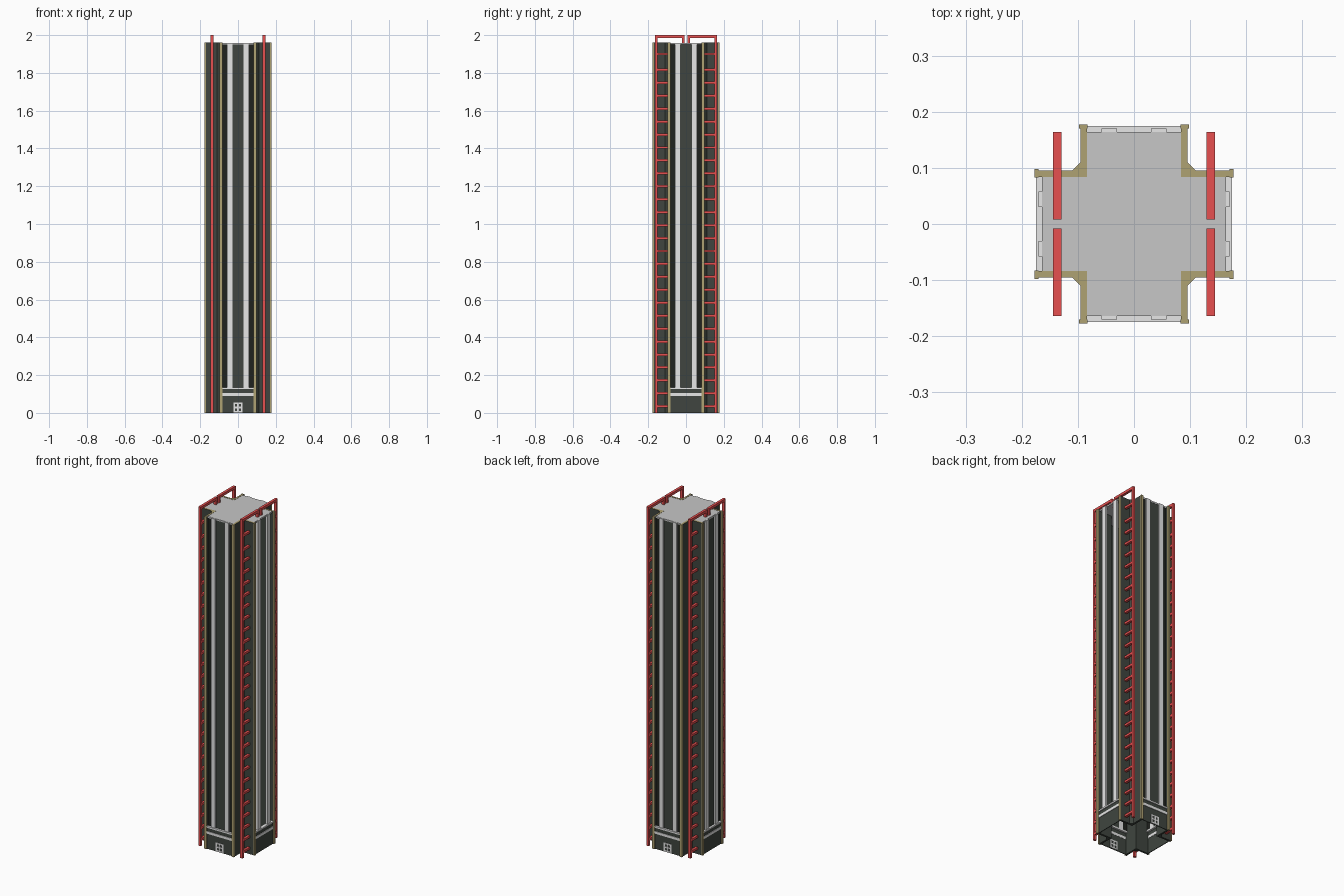
import bpy, bmesh, math
from mathutils import Matrix, Vector

if "Cube" in bpy.data.objects:
    bpy.data.objects.remove(bpy.data.objects["Cube"])


def material(name, rgb):
    m = bpy.data.materials.new(name)
    m.diffuse_color = (*rgb, 1)
    m.use_nodes = True
    m.node_tree.nodes["Principled BSDF"].inputs["Base Color"].default_value = m.diffuse_color
    return m


DARK = material("dark green", (0.05, 0.06, 0.05))
BLACK = material("near black", (0.014, 0.016, 0.013))
LIGHT = material("light grey", (0.80, 0.80, 0.80))
GREY = material("roof grey", (0.57, 0.57, 0.57))
OLIVE = material("olive", (0.43, 0.36, 0.17))
RED = material("red", (0.80, 0.08, 0.08))


def finish(name, bm, mats):
    bmesh.ops.recalc_face_normals(bm, faces=bm.faces)
    me = bpy.data.meshes.new(name)
    bm.to_mesh(me)
    bm.free()
    for m in mats:
        me.materials.append(m)
    ob = bpy.data.objects.new(name, me)
    bpy.context.collection.objects.link(ob)
    return ob


def boxes(name, mat, specs, turn=0):
    """Joined boxes (x0, x1, y0, y1, z0, z1), turned by quarter turns about z."""
    bm = bmesh.new()
    rot = Matrix.Rotation(turn * math.pi / 2, 4, 'Z')
    for x0, x1, y0, y1, z0, z1 in specs:
        m = (rot @ Matrix.Translation(((x0 + x1) / 2, (y0 + y1) / 2, (z0 + z1) / 2))
             @ Matrix.Diagonal((x1 - x0, y1 - y0, z1 - z0, 1)))
        bmesh.ops.create_cube(bm, size=1, matrix=m)
    return finish(name, bm, [mat])


def prism(name, outline, z0, z1, mats, top_index=0):
    bm = bmesh.new()
    face = bm.faces.new([bm.verts.new((x, y, z0)) for x, y in outline])
    up = bmesh.ops.extrude_face_region(bm, geom=[face])
    bmesh.ops.translate(bm, vec=Vector((0, 0, z1 - z0)),
                        verts=[v for v in up["geom"] if isinstance(v, bmesh.types.BMVert)])
    for f in bm.faces:
        if f.calc_center_median().z > z1 - 1e-4:
            f.material_index = top_index
    return finish(name, bm, mats)


H = 1.96       # tower height
LEDGE = 0.135  # top of the base storey

# Four arm fronts: 0 front, 1 right, 2 back, 3 left
for turn, side in enumerate(("front", "right", "back", "left")):
    # base storey with band and ledge
    boxes(side + "_base_wall", DARK, [(-.085, .085, -.170, -.166, 0, .127)], turn)
    boxes(side + "_base_trim", LIGHT, [(-.084, .084, -.173, -.165, .09, .105),
                                       (-.084, .084, -.175, -.155, .126, LEDGE)], turn)
    # tall light columns
    boxes(side + "_columns", LIGHT,
          [(s * .044 - .014, s * .044 + .014, -.170, -.158, LEDGE, H - .002)
           for s in (-1, 1)], turn)
    # panels between the columns (right side is left open)
    if side != "right":
        boxes(side + "_centre_panel", DARK, [(-.03, .03, -.163, -.160, LEDGE, H - .002)], turn)
        boxes(side + "_recess_panels", BLACK,
              [(s * .0715 - .0135, s * .0715 + .0135, -.162, -.159, LEDGE, H - .002)
               for s in (-1, 1)], turn)
    # olive corner strips
    boxes(side + "_corner_strips", OLIVE,
          [(s * .0905 - .0075, s * .0905 + .0075, -.177, -.170, 0, H)
           for s in (-1, 1)], turn)
    # four-pane window at front and back
    if side in ("front", "back"):
        boxes(side + "_window_frame", LIGHT,
              [(x - .004, x + .004, -.173, -.163, .003, .054) for x in (-.021, 0, .021)]
              + [(-.025, .025, -.1725, -.1635, z - .004, z + .004) for z in (.007, .0285, .050)],
              turn)

# L-shaped corner walls with chamfered inner corner and olive coping
corner = [(.084, .172), (.084, .084), (.172, .084), (.172, .095),
          (.110, .095), (.095, .110), (.095, .172)]
for sx in (-1, 1):
    for sy in (-1, 1):
        prism("corner_wall", [(sx * x, sy * y) for x, y in corner], 0, H, [DARK, OLIVE], 1)

# Plus-shaped roof slab
a, b = .085, .164
quarter = [(b, a), (a, a), (a, b)]
plus = []
for k in range(4):
    r = Matrix.Rotation(k * math.pi / 2, 2)
    plus += [tuple(r @ Vector(p)) for p in quarter]
prism("roof", plus, H - .010, H - .001, [GREY])

# Red ladder frames in the four re-entrant corners
rungs = [.035 + .0685 * k for k in range(27)] + [1.9]
for sx in (-1, 1):
    for sy in (-1, 1):
        def span(y0, y1, z0, z1, w=.0075):
            ya, yb = sorted((sy * y0, sy * y1))
            return (sx * .137 - w, sx * .137 + w, ya, yb, z0, z1)
        boxes("ladder_frame", RED,
              [span(.151, .164, 0, 2.0), span(.008, .164, 1.985, 2.0),
               span(.008, .020, 1.95, 1.99)])
        boxes("ladder_rungs", RED, [span(.093, .153, z - .0065, z + .0065) for z in rungs])
